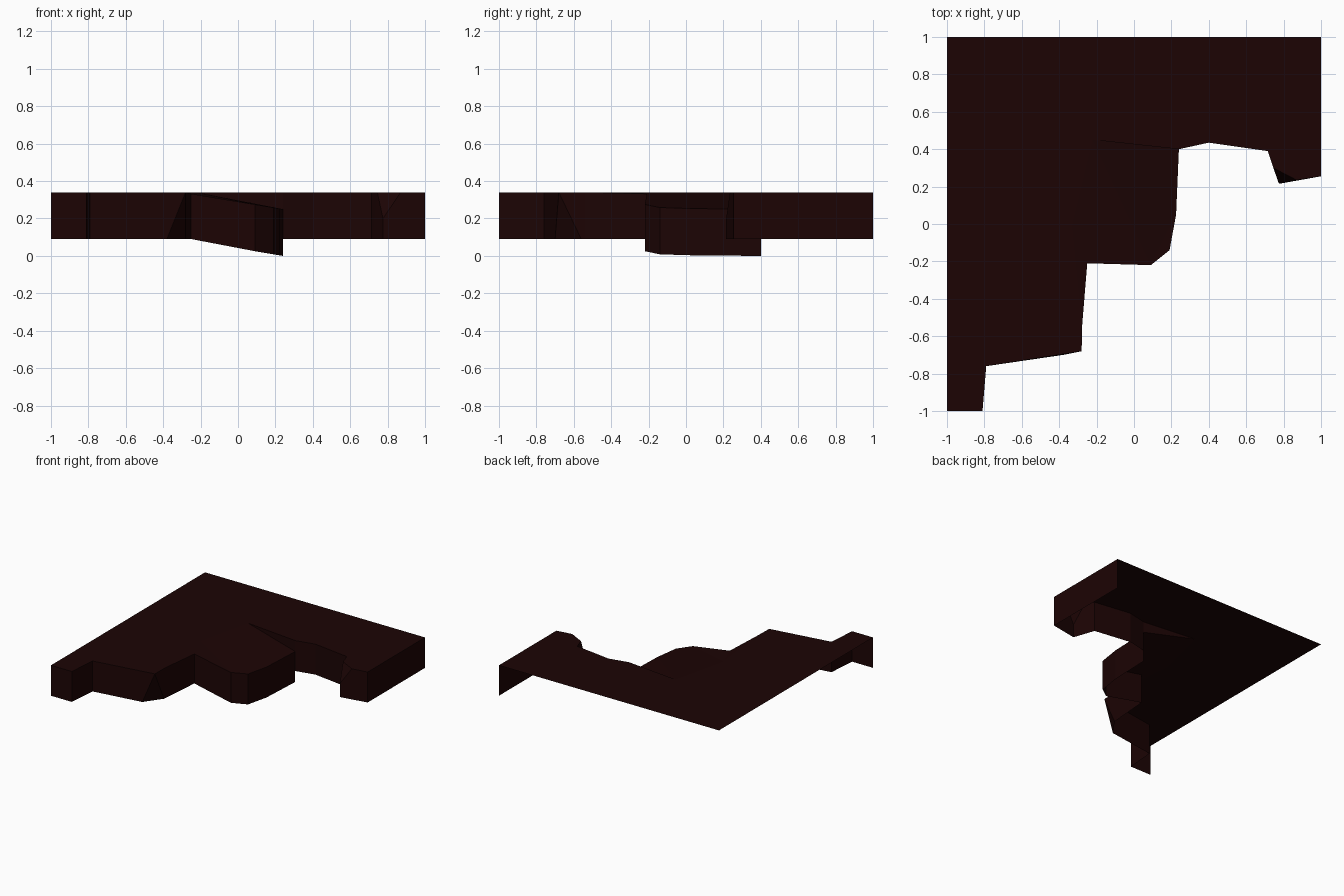
import bpy, bmesh

if "Cube" in bpy.data.objects:
    bpy.data.objects.remove(bpy.data.objects["Cube"])

TOP, BOT = 0.34, 0.09

mat = bpy.data.materials.new("dark_brown_rock")
mat.diffuse_color = (0.0115, 0.0012, 0.0012, 1)
mat.use_nodes = True
mat.node_tree.nodes["Principled BSDF"].inputs["Base Color"].default_value = mat.diffuse_color


def shell(name, faces):
    """Open flat-shaded shell from point loops, shared points welded."""
    bm = bmesh.new()
    verts = {}

    def vert(p):
        p = tuple(p)
        if p not in verts:
            verts[p] = bm.verts.new(p)
        return verts[p]

    for loop in faces:
        pts = list(dict.fromkeys(tuple(p) for p in loop))
        bm.faces.new([vert(p) for p in pts])
    bm.normal_update()
    bmesh.ops.triangulate(bm, faces=[f for f in bm.faces if len(f.verts) > 4],
                          ngon_method='EAR_CLIP')
    me = bpy.data.meshes.new(name)
    bm.to_mesh(me)
    bm.free()
    me.materials.append(mat)
    ob = bpy.data.objects.new(name, me)
    bpy.context.collection.objects.link(ob)


def walls(cols):
    """Quads between neighbouring (top, bottom) columns."""
    return [(a[0], a[1], b[1], b[0]) for a, b in zip(cols, cols[1:])]


def col(x, y):
    return (x, y, TOP), (x, y, BOT)


def tilt(x):
    return round(0.25 + 0.167 * (0.24 - x), 4)


def ledge_col(x, y):
    return (x, y, tilt(x)), (x, y, max(0.0, round(tilt(x) - 0.25, 4)))


# front-left cliff, with a corner broken off at its foot
nose = (-0.28, -0.68, TOP)
left = [col(-1, -1), col(-0.81, -1), col(-0.79, -0.76),
        (nose, (-0.38, -0.70, BOT)), (nose, (-0.28, -0.56, BOT)),
        col(-0.277, -0.54)]

# tilted ledge rim
ledge = [((-0.25, -0.21, tilt(-0.25)), (-0.25, -0.21, BOT)),
         ledge_col(0.09, -0.22), ledge_col(0.19, -0.14),
         ledge_col(0.225, 0.05), ledge_col(0.24, 0.40)]
fold = [(-0.33, -0.01, TOP), (-0.22, 0.45, TOP)]

# right-hand cliff, with a corner chipped off at its top
right = [col(0.24, 0.40), col(0.40, 0.435), col(0.715, 0.39)]
chip_a, chip_b = (0.745, 0.30, TOP), (0.87, 0.235, TOP)
chip_c, chip_foot = (0.775, 0.215, 0.20), (0.775, 0.215, BOT)
end = [col(1, 0.255), col(1, 1)]

cliff = walls(left + ledge) + walls(right) + walls(end) + [
    (*right[-1], chip_foot, chip_c, chip_a),
    (chip_a, chip_c, chip_b),
    (chip_b, chip_c, chip_foot, end[0][1], end[0][0])]
shell("cliff_wall", cliff)

# flat upper surface (back and left sides stay open)
outline = [(-1, 1, TOP)] + [c[0] for c in left] + [ledge[0][0]] + fold
outline += [c[0] for c in right] + [chip_a, chip_b] + [c[0] for c in end]
shell("top_surface", [outline])

# sunken ledge top and the step behind it
shell("sunken_ledge", [[c[0] for c in ledge] + fold[::-1],
                       (fold[1], ledge[-1][0], right[0][0])])
